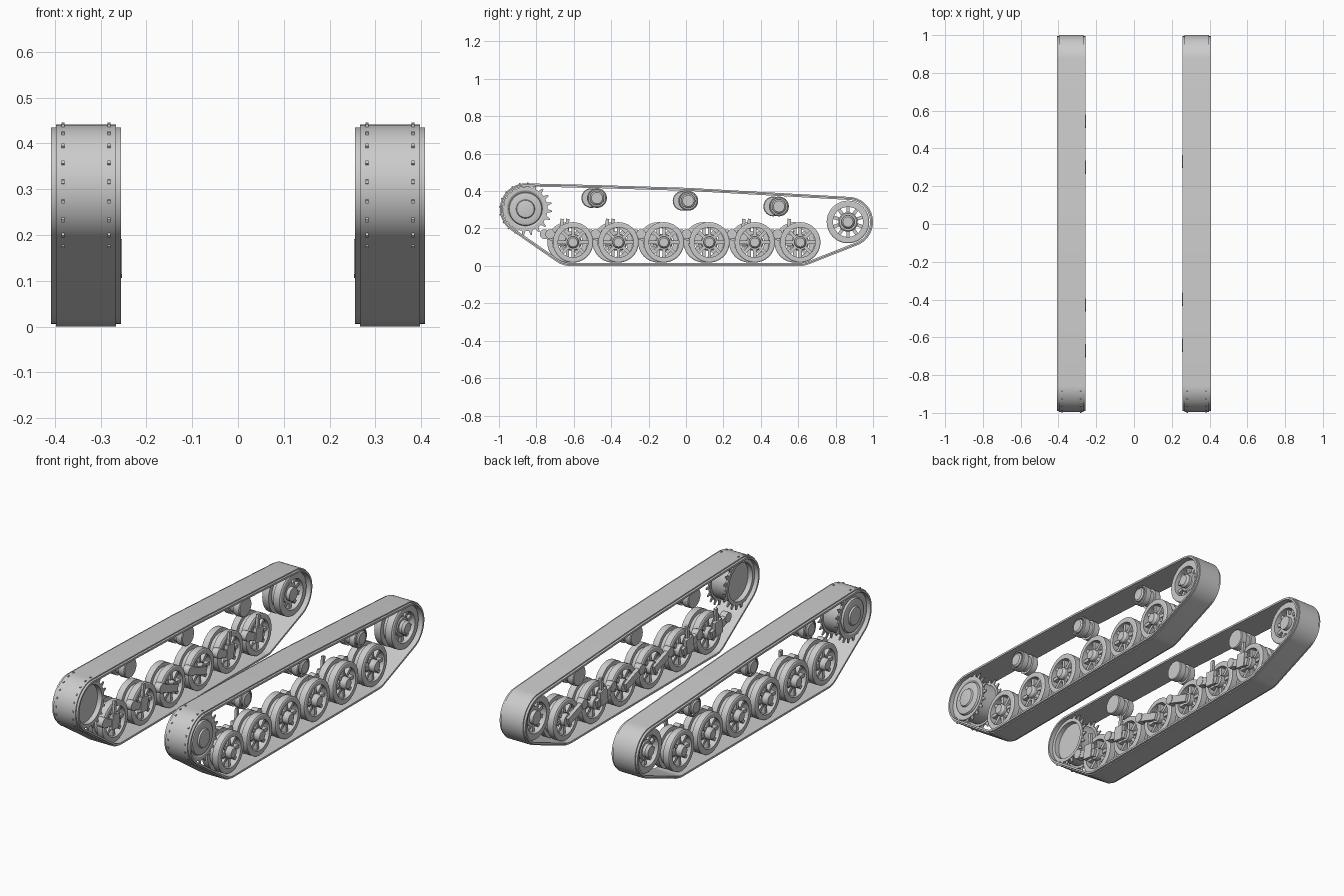
import bpy, bmesh
from math import sin, cos, pi, radians
from mathutils import Vector, Matrix, geometry

cube = bpy.data.objects.get("Cube")
if cube:
    bpy.data.objects.remove(cube)

grey = bpy.data.materials.new("plain_grey")
grey.use_nodes = True
grey.diffuse_color = (0.6, 0.6, 0.6, 1)
grey.node_tree.nodes["Principled BSDF"].inputs["Base Color"].default_value = (0.6, 0.6, 0.6, 1)

TRACK_X = 0.332
SPROCKET = (-0.858, 0.304)
IDLER = (0.866, 0.235)
WHEEL_Y = [-0.604 + 0.243 * i for i in range(6)]
WHEEL_Z = 0.126
ROLLERS = [(-0.476, 0.363), (0.012, 0.348), (0.497, 0.318)]


def finish(name, bm, side, y=0, z=0):
    """Place a part on one side; local x points outward from the model."""
    bm.transform(Matrix.Translation((side * TRACK_X, y, z)) @ Matrix.Diagonal((side, 1, 1, 1)))
    bmesh.ops.remove_doubles(bm, verts=bm.verts, dist=1e-5)
    bmesh.ops.recalc_face_normals(bm, faces=bm.faces)
    me = bpy.data.meshes.new(name)
    bm.to_mesh(me)
    bm.free()
    me.materials.append(grey)
    me.shade_smooth()
    me.set_sharp_from_angle(angle=radians(30))
    ob = bpy.data.objects.new(name, me)
    bpy.context.scene.collection.objects.link(ob)
    return ob


def loft(bm, rings, closed=True):
    """Skin a closed chain of sections."""
    rows = [[bm.verts.new(p) for p in ring] for ring in rings]
    m = len(rows[0])
    for i, a in enumerate(rows):
        b = rows[(i + 1) % len(rows)]
        for j in range(m if closed else m - 1):
            k = (j + 1) % m
            bm.faces.new((a[j], a[k], b[k], b[j]))


def lathe(bm, profile, closed=True, seg=40):
    """Spin (x, radius) points about the x axis."""
    angles = [2 * pi * i / seg for i in range(seg)]
    loft(bm, [[(x, r * cos(a), r * sin(a)) for x, r in profile] for a in angles], closed)


def box(bm, lo, hi, matrix=Matrix()):
    lo, hi = Vector(lo), Vector(hi)
    m = matrix @ Matrix.Translation((lo + hi) / 2) @ Matrix.Diagonal((*(hi - lo), 1))
    return bmesh.ops.create_cube(bm, size=1, matrix=m)["verts"]


def spin(angle):
    return Matrix.Rotation(angle, 4, 'X')


def spokes(bm, count, r0, r1, width, x0, x1):
    for i in range(count):
        box(bm, (x0, -width / 2, r0), (x1, width / 2, r1), spin(2 * pi * i / count))


def track(side):
    # belt wrapped around all running gear, with a raised outer pad
    circles = [(*SPROCKET, 0.121), (*IDLER, 0.118), (-0.62, WHEEL_Z, 0.11), (0.61, WHEEL_Z, 0.11)]
    circles += [(y, z, 0.053) for y, z in ROLLERS]
    pts = [(y, z, r, 2 * pi * i / 72) for y, z, r in circles for i in range(72)]
    hull = geometry.convex_hull_2d([Vector((y + r * cos(a), z + r * sin(a))) for y, z, r, a in pts])
    section = [(-0.0765, 0), (0.0765, 0), (0.0765, 0.01), (0.065, 0.01),
               (0.065, 0.016), (-0.065, 0.016), (-0.065, 0.01), (-0.0765, 0.01)]
    bm = bmesh.new()
    loft(bm, [[(x, y + (r + d) * cos(a), z + (r + d) * sin(a)) for x, d in section]
              for y, z, r, a in (pts[i] for i in hull)])
    finish("track_belt", bm, side)


def sprocket(side):
    bm = bmesh.new()
    lathe(bm, [(-0.03, 0), (-0.03, 0.1), (-0.056, 0.1), (-0.056, 0.118), (-0.044, 0.118),
               (-0.044, 0.106), (0.044, 0.106), (0.044, 0.118), (0.056, 0.118), (0.056, 0.1),
               (0.05, 0.09), (0.06, 0.086), (0.064, 0.072), (0.064, 0.05), (0.072, 0.046),
               (0.075, 0.03), (0.075, 0)], False, 48)
    # two rings of tapered teeth
    for x in (-0.05, 0.05):
        for i in range(20):
            verts = box(bm, (x - 0.003, -0.012, 0.11), (x + 0.003, 0.012, 0.142),
                        spin(radians(85 + 18 * i)))
            for v in verts:
                if Vector((v.co.y, v.co.z)).length > 0.13:
                    out = Vector((0, v.co.y, v.co.z))
                    mid = spin(radians(85 + 18 * i)) @ Vector((0, 0, 0.142))
                    v.co = Vector((v.co.x, 0, 0)) + mid.lerp(out, 0.3)
    finish("drive_sprocket", bm, side, *SPROCKET)


def double_rim(bm, r_out, r_in, half):
    lathe(bm, [(-half, r_in), (-half, r_out - 0.006), (-half + 0.004, r_out), (-0.014, r_out),
               (-0.014, r_in + 0.008), (0.014, r_in + 0.008), (0.014, r_out),
               (half - 0.004, r_out), (half, r_out - 0.006), (half, r_in)])


def hub(bm, r, x0, x1):
    lathe(bm, [(x0, 0), (x0, r), (x1 - 0.012, r), (x1, r * 0.75), (x1, 0)], False, 24)


def idler(side):
    bm = bmesh.new()
    double_rim(bm, 0.114, 0.08, 0.055)
    lathe(bm, [(-0.035, 0), (-0.035, 0.052), (0.035, 0.052), (0.04, 0.046), (0.04, 0)], False)
    hub(bm, 0.036, -0.055, 0.068)
    spokes(bm, 10, 0.04, 0.084, 0.018, -0.035, 0.035)
    finish("idler_wheel", bm, side, *IDLER)


def road_wheel(side, y):
    bm = bmesh.new()
    double_rim(bm, 0.108, 0.08, 0.052)
    lathe(bm, [(-0.03, 0), (-0.03, 0.046), (0.03, 0.046), (0.036, 0.04), (0.036, 0)], False)
    hub(bm, 0.032, -0.06, 0.066)
    spokes(bm, 8, 0.035, 0.084, 0.017, -0.04, -0.012)
    spokes(bm, 8, 0.035, 0.084, 0.017, 0.012, 0.04)
    finish("road_wheel", bm, side, y, WHEEL_Z)


def swing_arm(side, y, bracket):
    bm = bmesh.new()
    # sloping arm from the axle to the pivot boss
    box(bm, (-0.074, -0.13, -0.02), (-0.054, 0.01, 0.02), spin(radians(-19)))
    boss = bmesh.ops.create_cone(bm, cap_ends=True, segments=20, radius1=0.026, radius2=0.026,
                                 depth=0.036)["verts"]
    bmesh.ops.transform(bm, verts=boss, matrix=Matrix.Translation((-0.058, -0.122, 0.044))
                        @ Matrix.Rotation(pi / 2, 4, 'Y'))
    # damper bracket with an upright post
    if bracket:
        box(bm, (-0.079, -0.07, -0.022), (-0.06, -0.01, 0.056), spin(radians(-8)))
        box(bm, (-0.072, -0.05, 0.03), (-0.058, -0.032, 0.122), spin(radians(-6)))
    finish("swing_arm", bm, side, y, WHEEL_Z)


def return_roller(side, y, z):
    bm = bmesh.new()
    lathe(bm, [(-0.05, 0), (-0.05, 0.049), (-0.046, 0.053), (-0.014, 0.053), (-0.014, 0.042),
               (0.014, 0.042), (0.014, 0.053), (0.046, 0.053), (0.05, 0.049), (0.05, 0.044),
               (0.03, 0.044), (0.03, 0.038), (0.052, 0.038), (0.058, 0.03), (0.058, 0)], False, 32)
    finish("return_roller", bm, side, y, z)


for side in (1, -1):
    # the running gear is staggered between the two sides
    shift = 0 if side == 1 else -0.03
    track(side)
    sprocket(side)
    idler(side)
    for i, y in enumerate(WHEEL_Y):
        road_wheel(side, y + shift)
        swing_arm(side, y + shift, i in (0, 1, 4) or (i == 5 and side == -1))
    for y, z in ROLLERS:
        return_roller(side, y + shift, z)
